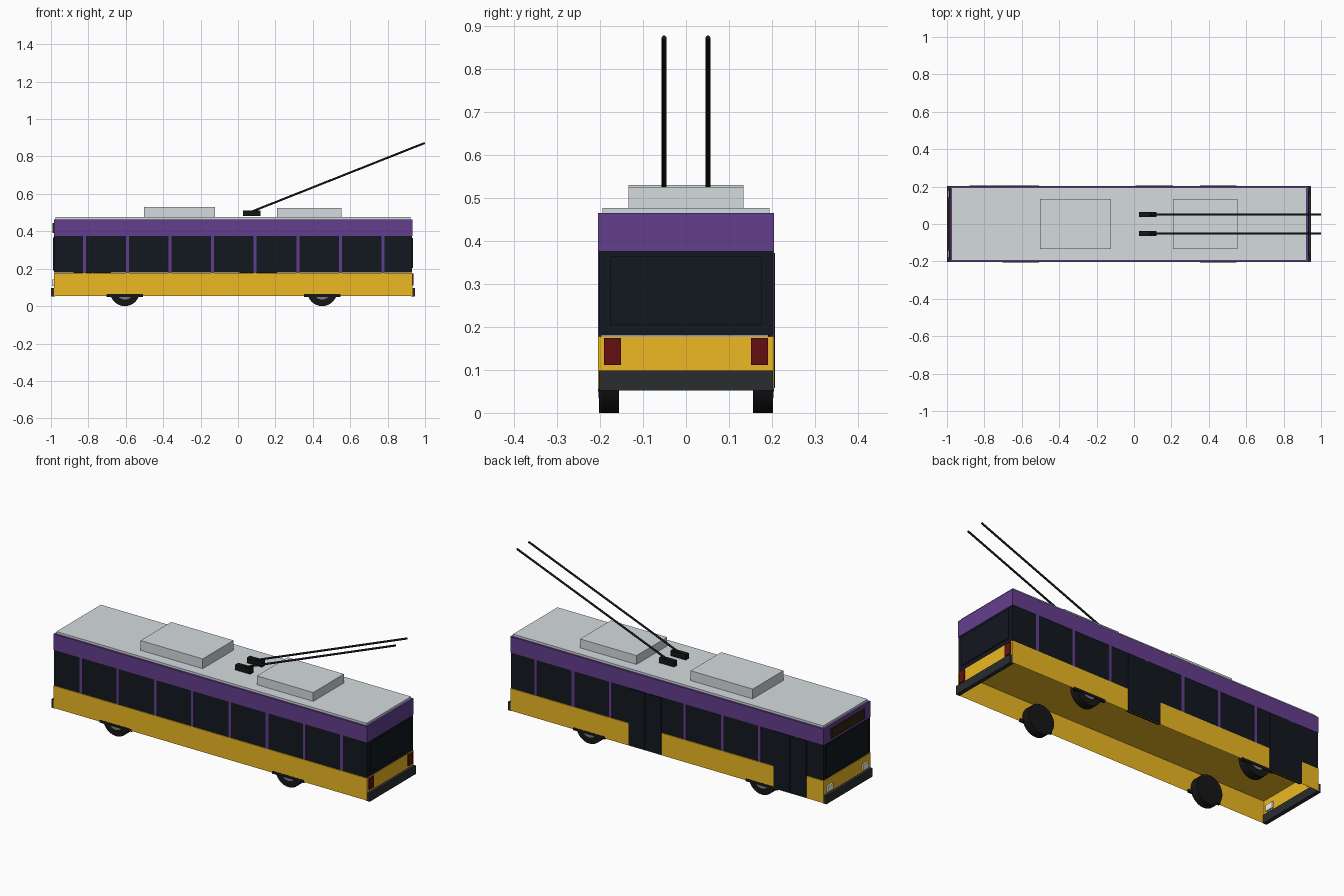
import bpy, bmesh, math
from mathutils import Vector

if "Cube" in bpy.data.objects:
    bpy.data.objects.remove(bpy.data.objects["Cube"])


def material(name, r, g, b):
    m = bpy.data.materials.new(name)
    m.diffuse_color = (r, g, b, 1)
    m.use_nodes = True
    m.node_tree.nodes["Principled BSDF"].inputs["Base Color"].default_value = m.diffuse_color
    return m


YELLOW = material("yellow_paint", 0.84, 0.48, 0.016)
PURPLE = material("purple_paint", 0.127, 0.048, 0.27)
GLASS = material("dark_glass", 0.006, 0.009, 0.014)
BLACK = material("black_rubber", 0.008, 0.008, 0.009)
BUMPER = material("bumper_grey", 0.022, 0.026, 0.03)
ROOF = material("roof_grey", 0.66, 0.71, 0.74)
RED = material("tail_red", 0.127, 0.005, 0.005)
WHITE = material("lamp_white", 0.9, 0.9, 0.8)
SIGN = material("sign_amber", 0.03, 0.018, 0.004)
HUB = material("hub_grey", 0.2, 0.21, 0.23)


def finish(name, bm, mat):
    mesh = bpy.data.meshes.new(name)
    bm.to_mesh(mesh)
    bm.free()
    mesh.materials.append(mat)
    obj = bpy.data.objects.new(name, mesh)
    bpy.context.collection.objects.link(obj)
    return obj


def box(name, x, y, z, mat, open_bottom=False):
    """Box spanning the (min, max) ranges x, y, z."""
    bm = bmesh.new()
    bmesh.ops.create_cube(bm, size=1)
    for v in bm.verts:
        v.co = [(r[0] + r[1]) / 2 + c * (r[1] - r[0]) for r, c in zip((x, y, z), v.co)]
    if open_bottom:
        bm.normal_update()
        bmesh.ops.delete(bm, geom=[f for f in bm.faces if f.normal.z < -0.9], context='FACES')
    return finish(name, bm, mat)


def rod(name, a, b, radius, mat, sides=24):
    """Cylinder from point a to point b."""
    a, b = Vector(a), Vector(b)
    bm = bmesh.new()
    bmesh.ops.create_cone(bm, cap_ends=True, segments=sides, radius1=radius,
                          radius2=radius, depth=(b - a).length)
    bm.transform((b - a).to_track_quat('Z', 'Y').to_matrix().to_4x4())
    bmesh.ops.translate(bm, verts=bm.verts, vec=(a + b) / 2)
    for f in bm.faces:
        f.smooth = len(f.verts) == 4
    for e in bm.edges:
        e.smooth = all(f.smooth for f in e.link_faces)
    return finish(name, bm, mat)


def span(c, half):
    return (c - half, c + half)


# Body: open-bottomed skirt, window band, upper band, roof
LENGTH, WIDTH = (-0.985, 0.932), (-0.204, 0.204)
box("lower_skirt", LENGTH, WIDTH, (0.055, 0.178), YELLOW, open_bottom=True)
box("window_band", (-0.983, 0.93), (-0.202, 0.202), (0.1795, 0.376), GLASS)
box("upper_band", LENGTH, WIDTH, (0.376, 0.464), PURPLE)
box("roof_panel", (-0.975, 0.922), (-0.194, 0.194), (0.464, 0.476), ROOF)

# Window pillars on both sides
for side in (-1, 1):
    for i in range(8):
        box("window_pillar", span(-0.82 + i * 0.228, 0.008), span(side * 0.2, 0.004),
            (0.178, 0.376), PURPLE)

# Doors, two leaves each
for x0 in (-0.88, 0.007):
    for leaf in range(2):
        start = x0 + leaf * 0.101
        box("door_leaf", (start, start + 0.1), (0.19, 0.2065), (0.058, 0.372), GLASS)

# Front and rear glass, destination sign
box("windscreen", (-0.989, -0.97), (-0.185, 0.185), (0.19, 0.367), GLASS)
box("rear_window", (0.92, 0.935), (-0.175, 0.175), (0.205, 0.363), GLASS)
box("destination_sign", (-0.993, -0.97), (-0.145, 0.145), (0.392, 0.445), SIGN)

# Bumpers
box("front_bumper", (-1.0, -0.978), (-0.202, 0.202), (0.052, 0.098), BUMPER)
box("rear_bumper", (0.925, 0.947), (-0.202, 0.202), (0.052, 0.098), BUMPER)

for side in (-1, 1):
    # Lamps
    box("tail_lamp", (0.92, 0.938), span(side * 0.171, 0.02), (0.111, 0.174), RED)
    box("head_lamp", (-0.994, -0.975), span(side * 0.155, 0.025), (0.108, 0.142), WHITE)
    # Wheels, hubs and arch trims
    for x in (-0.605, 0.45):
        rod("wheel", (x, side * 0.156, 0.08), (x, side * 0.202, 0.08), 0.08, BLACK, 32)
        rod("wheel_hub", (x, side * 0.19, 0.08), (x, side * 0.2035, 0.08), 0.045, HUB)
        box("arch_trim", span(x, 0.098), span(side * 0.199, 0.006), (0.05, 0.065), BLACK)
    # Trolley poles and their bases
    box("pole_base", (0.028, 0.12), span(side * 0.051, 0.014), (0.483, 0.512), BLACK)
    rod("trolley_pole", (0.07, side * 0.051, 0.504), (0.998, side * 0.051, 0.872),
        0.0055, BLACK, 12)

# Roof equipment
box("front_roof_unit", (-0.502, -0.122), (-0.134, 0.134), (0.476, 0.53), ROOF)
box("rear_roof_unit", (0.209, 0.554), (-0.134, 0.134), (0.476, 0.525), ROOF)
